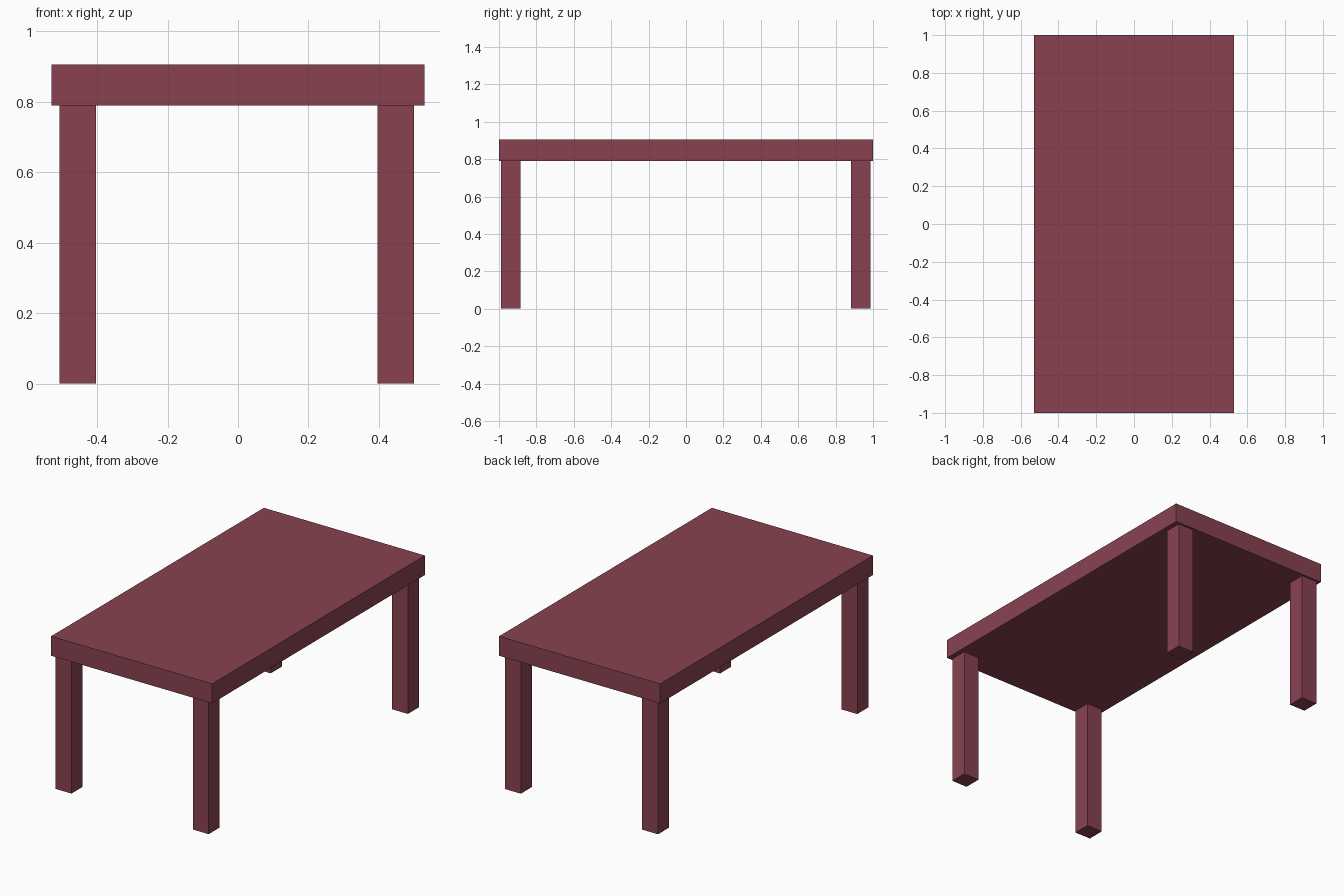
import bpy

if "Cube" in bpy.data.objects:
    bpy.data.objects.remove(bpy.data.objects["Cube"])

wood = bpy.data.materials.new("red_wood")
wood.diffuse_color = (0.25, 0.055, 0.083, 1)
wood.use_nodes = True
wood.node_tree.nodes["Principled BSDF"].inputs["Base Color"].default_value = wood.diffuse_color


def box(name, x, y, z):
    """Box spanning the given (min, max) ranges."""
    spans = (x, y, z)
    bpy.ops.mesh.primitive_cube_add(size=1, location=[(a + b) / 2 for a, b in spans])
    ob = bpy.context.object
    ob.name = name
    ob.scale = [b - a for a, b in spans]
    bpy.ops.object.transform_apply(location=False, rotation=False, scale=True)
    ob.data.materials.append(wood)
    return ob


# Thick rectangular top
box("table_top", (-0.53, 0.53), (-1, 1), (0.79, 0.906))

# Four square legs just inside the corners
LEG = 0.104
for side, x in (("left", -0.507), ("right", 0.396)):
    for end, y in (("front", -0.99), ("back", 0.883)):
        box(f"{end}_{side}_leg", (x, x + LEG), (y, y + LEG), (0, 0.79))
